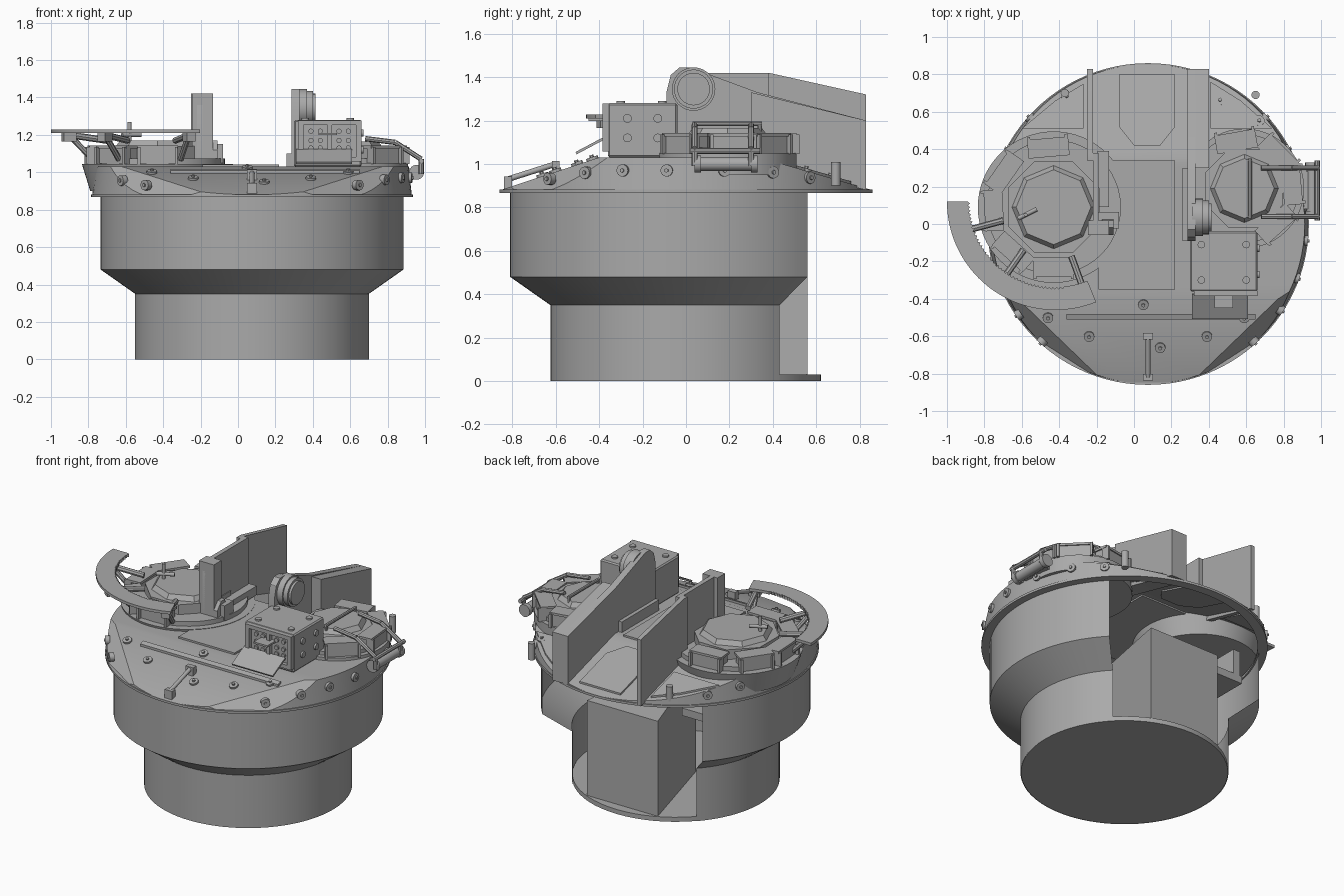
import bpy, bmesh, math
from mathutils import Vector, Matrix

if "Cube" in bpy.data.objects:
    bpy.data.objects.remove(bpy.data.objects["Cube"])

CX = 0.075  # turret axis
grey = bpy.data.materials.new("plain grey")
grey.diffuse_color = (0.4, 0.4, 0.4, 1)
grey.use_nodes = True
grey.node_tree.nodes["Principled BSDF"].inputs["Base Color"].default_value = grey.diffuse_color


def finish(name, bm, recalc=True):
    if recalc:
        bmesh.ops.recalc_face_normals(bm, faces=bm.faces[:])
    me = bpy.data.meshes.new(name)
    bm.to_mesh(me)
    bm.free()
    ob = bpy.data.objects.new(name, me)
    me.materials.append(grey)
    bpy.context.collection.objects.link(ob)
    return ob


def prism(name, pts, lo, hi, axis="z"):
    """Extrude an outline; lo and hi are numbers or functions of the outline point."""
    at = lambda f, p: f(p) if callable(f) else f
    place = {"z": lambda p, h: (p[0], p[1], h), "x": lambda p, h: (h, p[0], p[1])}[axis]
    bm = bmesh.new()
    a = [bm.verts.new(place(p, at(lo, p))) for p in pts]
    b = [bm.verts.new(place(p, at(hi, p))) for p in pts]
    bm.faces.new(a)
    bm.faces.new(b)
    for i in range(len(pts)):
        j = (i + 1) % len(pts)
        bm.faces.new((a[i], a[j], b[j], b[i]))
    return finish(name, bm)


def box(name, c, size, rz=0, rx=0, bevel=0):
    bm = bmesh.new()
    m = (Matrix.Translation(c) @ Matrix.Rotation(rz, 4, "Z") @ Matrix.Rotation(rx, 4, "X")
         @ Matrix.Diagonal((*size, 1)))
    bmesh.ops.create_cube(bm, size=1, matrix=m)
    if bevel:
        bmesh.ops.bevel(bm, geom=bm.edges[:], offset=bevel, segments=1, affect="EDGES")
    return finish(name, bm)


def rod(name, p, q, r, r2=None, n=16):
    p, q = Vector(p), Vector(q)
    d = q - p
    m = Matrix.Translation((p + q) / 2) @ d.to_track_quat("Z", "Y").to_matrix().to_4x4()
    bm = bmesh.new()
    bmesh.ops.create_cone(bm, cap_ends=True, segments=n, radius1=r,
                          radius2=r if r2 is None else r2, depth=d.length, matrix=m)
    return finish(name, bm)


def roof(y):
    return 1.03 + min(0, 0.33 * (y + 0.4), -0.29 * (y - 0.34))


def roof_plate(name, pts, t=0.012):
    return prism(name, pts, lambda p: roof(p[1]) - 0.01, lambda p: roof(p[1]) + t)


def polar(c, r, deg):
    return c[0] + r * math.cos(math.radians(deg)), c[1] + r * math.sin(math.radians(deg))


def rect(x0, x1, y0, y1):
    return [(x0, y0), (x1, y0), (x1, y1), (x0, y1)]


# basket wall, open at the rear
bm = bmesh.new()
rows = []
for i in range(65):
    ang = 136.4 + (360 - 92.8) * i / 64
    rows.append([bm.verts.new((*polar((CX, 0), r, ang), z))
                 for r, z in ((0.625, 0.0), (0.625, 0.35), (0.81, 0.48), (0.81, 0.88))])
for a, b in zip(rows, rows[1:]):
    for k in range(3):
        bm.faces.new((a[k], b[k], b[k + 1], a[k + 1]))
finish("basket_wall", bm, False)
rod("basket_floor", (CX, 0, 0), (CX, 0, 0.03), 0.622, n=64)

# storage locker seen through the rear opening
prism("rear_locker", [(CX - 0.26, 0.56), (CX + 0.26, 0.56), (CX + 0.08, -0.1), (CX - 0.08, -0.1)],
      0.02, lambda p: 0.66 if p[1] > 0 else 0.72)
box("crew_seat", (-0.38, 0.28, 0.68), (0.26, 0.24, 0.05))
box("seat_back", (-0.47, 0.28, 0.78), (0.05, 0.24, 0.18))

# flange under the turret
bm = bmesh.new()
rings = [[bm.verts.new((*polar((CX, 0), r, a * 3.75), z)) for a in range(96)]
         for r, z in ((0.80, 0.867), (0.86, 0.867), (0.86, 0.882), (0.80, 0.882))]
for k in range(4):
    for i in range(96):
        j, m = (i + 1) % 96, (k + 1) % 4
        bm.faces.new((rings[k][i], rings[k][j], rings[m][j], rings[m][i]))
finish("turret_flange", bm)

# turret shell: drum cut by front, rear and front corner slopes, open below
bm = bmesh.new()
bmesh.ops.create_cone(bm, cap_ends=True, segments=96, radius1=0.855, radius2=0.838, depth=0.16,
                      matrix=Matrix.Translation((CX, 0, 0.95)))
cuts = [((0, -0.4, 1.03), (0, -0.33, 1)), ((0, 0.34, 1.03), (0, 0.29, 1))]
for s in (-1, 1):
    cuts.append(((CX + s * 0.425, -0.66, 0.945), (s * 0.54, -0.84, 0.85)))
for co, no in cuts:
    res = bmesh.ops.bisect_plane(bm, geom=bm.verts[:] + bm.edges[:] + bm.faces[:], dist=1e-5,
                                 plane_co=co, plane_no=no, clear_outer=True)
    edges = [e for e in res["geom_cut"] if isinstance(e, bmesh.types.BMEdge) and e.is_boundary]
    if edges:
        bmesh.ops.edgeloop_fill(bm, edges=edges)
bmesh.ops.recalc_face_normals(bm, faces=bm.faces[:])
bmesh.ops.delete(bm, geom=[f for f in bm.faces if f.normal.z < -0.9], context="FACES_ONLY")
finish("turret_shell", bm, False)

# roof panels
roof_plate("front_lip", rect(-0.36, 0.65, -0.51, -0.48), 0.015)
roof_plate("centre_roof_panel", rect(-0.19, 0.22, -0.35, 0.34), 0.012)
roof_plate("rear_hatch", [(-0.08, 0.8), (-0.08, 0.52), (0.0, 0.42), (0.14, 0.42), (0.22, 0.52), (0.22, 0.8)])
roof_plate("left_rear_panel", [(-0.27, 0.51), (-0.6, 0.51), (-0.42, 0.66), (-0.27, 0.75)])
roof_plate("right_rear_panel", [(0.41, 0.51), (0.74, 0.51), (0.57, 0.66), (0.41, 0.76)])

# roof and side bolts
for x, y in ((0.05, -0.43), (-0.46, -0.5), (0.59, -0.5), (-0.24, -0.6), (0.39, -0.6), (0.14, -0.66),
             (-0.36, 0.68), (0.46, 0.66), (0.67, 0.55)):
    n = Vector((0, roof(y - 0.01) - roof(y + 0.01), 0.02)).normalized()
    p = Vector((x, y, roof(y)))
    rod("roof_bolt", p - n * 0.01, p + n * 0.012, 0.028)
    rod("roof_bolt_head", p, p + n * 0.022, 0.01, n=6)
for a in (-48, -33, -20, -6, 12, 28, 42, 138, 152, 215, 228):
    z = 0.90 + 0.5 * (roof(0.85 * math.sin(math.radians(a))) - 0.89)
    rod("side_bolt", (*polar((CX, 0), 0.83, a), z), (*polar((CX, 0), 0.86, a), z), 0.028)
    rod("side_bolt_head", (*polar((CX, 0), 0.85, a), z), (*polar((CX, 0), 0.868, a), z), 0.01, n=6)
rod("rear_lamp", (-0.37, 0.7, 0.9), (-0.37, 0.7, 1.0), 0.022)
rod("right_rear_lamp", (0.65, 0.69, 0.9), (0.65, 0.69, 1.01), 0.022)

# front latch bar
rod("front_latch_bar", (CX, -0.6, 1.0), (CX, -0.82, 0.93), 0.013)
for y in (-0.6, -0.82):
    box("latch_foot", (CX, y, roof(y) + 0.02), (0.055, 0.035, 0.06))

# gun trunnion walls
prism("left_trunnion_wall", [(0.34, 1.0), (0.34, 1.42), (0.38, 1.42), (0.83, 1.32), (0.83, 0.88)],
      -0.25, -0.22, "x")
prism("left_trunnion_front", [(-0.06, 1.02), (-0.06, 1.36), (-0.04, 1.42), (0.38, 1.42), (0.38, 1.0)],
      -0.22, -0.19, "x")
box("left_trunnion_post", (-0.19, -0.02, 1.22), (0.11, 0.08, 0.4))
prism("left_trunnion_gusset", [(-0.06, 1.02), (-0.06, 1.12), (-0.02, 1.17), (0.02, 1.17), (0.06, 1.02)],
      -0.17, -0.11, "x")
prism("right_trunnion_wall", [(-0.09, 1.0), (-0.09, 1.33), (-0.07, 1.41), (-0.03, 1.445), (0.02, 1.445),
                              (0.33, 1.33), (0.83, 1.2), (0.83, 0.88), (0.34, 1.0)], 0.285, 0.33, "x")
prism("right_rear_wall", [(0.3, 1.0), (0.3, 1.33), (0.83, 1.2), (0.83, 0.88), (0.34, 1.0)], 0.33, 0.4, "x")
prism("trunnion_fillet", [(-0.09, 1.02), (-0.09, 1.1), (0.3, 1.1), (0.3, 1.02)], 0.26, 0.29, "x")
for x, r in ((0.37, 0.1), (0.4, 0.09), (0.415, 0.075)):
    rod("trunnion_drum", (0.31, 0.035, 1.345), (x, 0.035, 1.345), r, n=32)

# sight box with framed front and open lid
box("sight_box", (0.48, -0.2, 1.155), (0.36, 0.32, 0.25), bevel=0.008)
for x, w in ((0.335, 0.03), (0.49, 0.025), (0.645, 0.03)):
    box("sight_frame_upright", (x, -0.37, 1.165), (w, 0.03, 0.21))
for z in (1.07, 1.265):
    box("sight_frame_bar", (0.49, -0.37, z), (0.34, 0.03, 0.025))
for x in (0.39, 0.44, 0.54, 0.59):
    for z in (1.13, 1.17, 1.22):
        rod("sight_front_bolt", (x, -0.35, z), (x, -0.372, z), 0.014, n=10)
box("sight_lid", (0.46, -0.44, 1.085), (0.3, 0.15, 0.012), rx=math.radians(28))
box("sight_hood", (0.48, -0.4, 1.205), (0.1, 0.1, 0.012))
for x in (0.36, 0.6):
    for y in (-0.3, -0.11):
        rod("sight_top_bolt", (x, y, 1.27), (x, y, 1.29), 0.02)
for y in (-0.27, -0.13):
    for z in (1.12, 1.21):
        rod("sight_side_bolt", (0.65, y, z), (0.672, y, z), 0.02)

# crew hatches ringed by viewing blocks
def cupola(side, c, base, ring, hatch, spots, top):
    prism(side + "_cupola_ring", [polar(c, ring, a * 7.5) for a in range(48)], 1.02, 1.075)
    prism(side + "_hatch_collar", [polar(c, hatch + 0.035, a * 45 + 22.5) for a in range(8)], 1.05, top - 0.03)
    rod(side + "_hatch_lid", (*c, top - 0.04), (*c, top), hatch, hatch - 0.03, n=8)
    for a in spots:
        x, y = polar(c, base, a)
        rz = math.radians(a - 90)
        box(side + "_view_block", (x, y, 1.09), (0.2, 0.085, 0.085), rz)
        box(side + "_view_block_cap", (x, y, 1.135), (0.22, 0.1, 0.015), rz)
        x, y = polar(c, base + 0.04, a)
        for s in (-1, 1):
            t = (s * 0.1 * math.cos(rz), s * 0.1 * math.sin(rz))
            box(side + "_view_block_cheek", (x + t[0], y + t[1], 1.09), (0.015, 0.05, 0.09), rz)


LC, RC = (-0.43, 0.09), (0.59, 0.19)
rod("left_cupola_bulge", (*LC, 0.9), (*LC, 1.045), 0.36, 0.405, n=64)
rod("right_cupola_bulge", (*RC, 0.95), (*RC, 1.05), 0.32, 0.32, n=48)
cupola("left", LC, 0.32, 0.36, 0.23, (95, 145, 183, 228, 270), 1.17)
cupola("right", RC, 0.255, 0.29, 0.19, (100, 45, 5, -48), 1.165)
box("left_hatch_hinge", (-0.15, 0.02, 1.1), (0.14, 0.09, 0.1))
box("left_hatch_arm", (-0.165, 0.24, 1.08), (0.06, 0.3, 0.06))
rod("hatch_handle", (-0.62, 0.03, 1.2), (-0.52, 0.08, 1.2), 0.012)
rod("hatch_handle_post", (-0.58, 0.05, 1.15), (-0.58, 0.05, 1.27), 0.01)
for y in (0.04, 0.34):
    rod("right_hatch_bar_post", (0.62, y, 1.15), (0.62, y, 1.19), 0.01, n=8)
rod("right_hatch_bar", (0.62, 0.03, 1.185), (0.62, 0.35, 1.185), 0.01, n=8)

# toothed weapon rail and its brackets
outer = [polar((-0.42, 0.12), 0.58, 180 + 112 * i / 40) for i in range(41)]
inner = [polar((-0.42, 0.12), 0.457 if i % 2 or i < 14 else 0.468, 292 - 112 * i / 90) for i in range(91)]
prism("weapon_rail", outer + inner, 1.21, 1.228)
for a in (195, 235, 290):
    p, q = polar(LC, 0.36, a), polar(LC, 0.49, a)
    rod("rail_strut", (*p, 1.07), (*q, 1.2), 0.016, n=8)
    rod("rail_arm", (*polar(LC, 0.28, a), 1.17), (*q, 1.2), 0.018, n=8)
    box("rail_clamp", (*q, 1.19), (0.07, 0.05, 0.05), math.radians(a))

# side rail and tube on the right
rod("side_tube", (0.955, 0.04, 1.0), (0.955, 0.33, 1.0), 0.032)
for y in (0.04, 0.3):
    rod("side_tube_collar", (0.955, y, 1.0), (0.955, y + 0.03, 1.0), 0.04)
    rod("side_arm_upper", (0.68, y, 1.18), (0.84, y, 1.16), 0.014, n=8)
    rod("side_arm_lower", (0.84, y, 1.16), (0.98, y, 1.07), 0.014, n=8)
    rod("side_arm_end", (0.98, y, 1.07), (0.98, y, 0.99), 0.014, n=8)
rod("side_rail", (0.98, 0.02, 1.06), (0.98, 0.34, 1.06), 0.014, n=8)
box("side_bracket", (0.9, 0.18, 1.0), (0.08, 0.2, 0.04))

# smooth round surfaces, keep edges crisp
bpy.ops.object.select_all(action="SELECT")
bpy.context.view_layer.objects.active = bpy.context.selected_objects[0]
bpy.ops.object.shade_smooth_by_angle(angle=math.radians(25))
